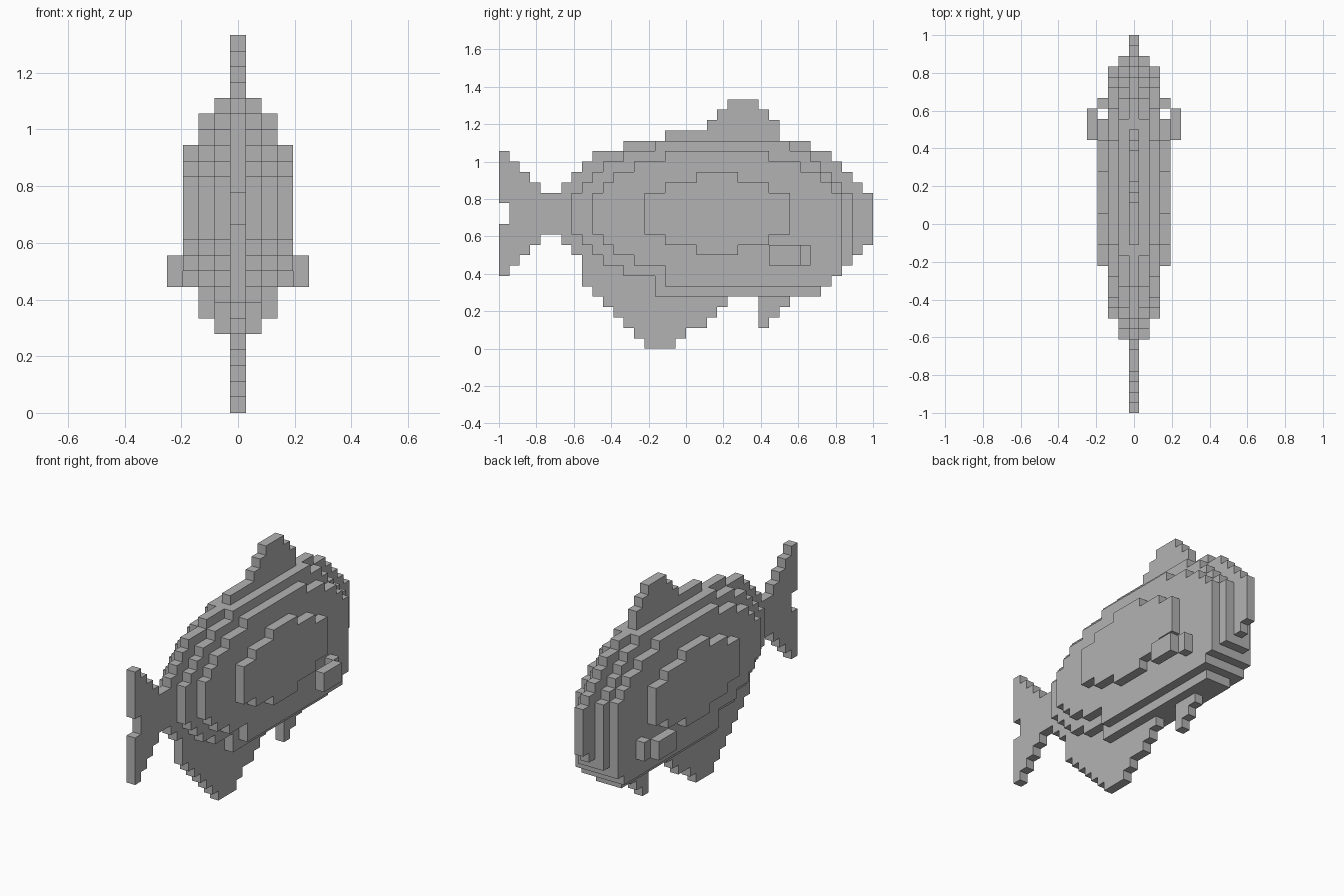
import bpy
import bmesh
from mathutils import Vector

default_cube = bpy.data.objects.get("Cube")
if default_cube:
    bpy.data.objects.remove(default_cube)

UNIT = 1 / 18          # edge of one block
HALF_LENGTH = 18       # blocks from the middle to the nose

grey = bpy.data.materials.new("plain_grey")
grey.use_nodes = True
GREY = (0.45, 0.45, 0.45, 1)
grey.diffuse_color = GREY
grey.node_tree.nodes["Principled BSDF"].inputs["Base Color"].default_value = GREY


def slab(layers, start, runs):
    """Blocks of a stepped profile; each run is (length, bottom, top)."""
    cells = set()
    y = start
    for length, bottom, top in runs:
        for column in range(y, y + length):
            for z in range(bottom, top):
                cells.update((x, column, z) for x in layers)
        y += length
    return cells


def both(layer):
    return (-layer, layer)


# Forked tail with a notch in its rear edge
tail = slab([0], 0, [(1, 7, 19), (1, 8, 18), (1, 9, 17), (1, 10, 16), (2, 11, 15)])
tail -= slab([0], 0, [(1, 12, 14)])

# Body: one core slice, then ever smaller slices on both flanks
body = slab([0], 6, [
    (1, 10, 16), (1, 9, 17), (1, 8, 18), (3, 7, 19), (3, 6, 20), (15, 5, 20),
    (1, 5, 19), (1, 6, 19), (1, 7, 18), (1, 8, 17), (1, 9, 16), (1, 10, 15)])
body |= slab(both(1), 7, [
    (1, 11, 15), (1, 10, 16), (1, 9, 17), (2, 8, 18), (3, 7, 19), (13, 5, 20),
    (2, 5, 19), (1, 5, 18), (1, 6, 17), (1, 7, 16), (1, 8, 15)])
body |= slab(both(2), 9, [
    (1, 11, 15), (1, 10, 16), (2, 9, 17), (3, 8, 18), (10, 6, 19),
    (3, 6, 18), (2, 6, 17), (1, 6, 16), (1, 7, 15)])
body |= slab(both(3), 14, [
    (2, 11, 15), (3, 10, 16), (4, 9, 17), (3, 10, 16), (2, 11, 15)])

# Fins on the centre line
dorsal_fin = slab([0], 16, [
    (4, 20, 21), (1, 20, 22), (1, 20, 23), (3, 20, 24), (1, 20, 23), (1, 20, 22)])
anal_fin = slab([0], 8, [
    (1, 6, 8), (1, 5, 7), (1, 4, 7), (1, 3, 7), (1, 2, 6), (1, 1, 6),
    (1, 0, 6), (2, 0, 5), (1, 1, 5), (2, 2, 5), (1, 3, 5), (1, 4, 5)])
pelvic_fin = slab([0], 25, [(1, 2, 5), (1, 3, 5), (1, 4, 5)])

parts = {"tail": tail, "body": body, "dorsal_fin": dorsal_fin,
         "anal_fin": anal_fin, "pelvic_fin": pelvic_fin}

# Side fins: a root block and a blade standing further out
for name, side in (("left", 1), ("right", -1)):
    parts[name + "_side_fin"] = (slab([3 * side], 29, [(1, 8, 10)])
                                 | slab([4 * side], 26, [(3, 8, 10)]))

solid = set().union(*parts.values())


def build(name, cells):
    """Mesh the exposed sides of the blocks and merge the flat areas."""
    bm = bmesh.new()
    for cell in cells:
        for axis in range(3):
            for sign in (-1, 1):
                neighbour = list(cell)
                neighbour[axis] += sign
                if tuple(neighbour) in solid:
                    continue
                normal, u = Vector(), Vector()
                normal[axis] = sign / 2
                u[(axis + 1) % 3] = 0.5
                v = normal.cross(u) * 2
                centre = Vector(cell) + Vector((0, 0.5 - HALF_LENGTH, 0.5)) + normal
                corners = (centre - u - v, centre + u - v, centre + u + v, centre - u + v)
                bm.faces.new([bm.verts.new(c * UNIT) for c in corners])
    bmesh.ops.remove_doubles(bm, verts=bm.verts, dist=UNIT / 100)
    bmesh.ops.dissolve_limit(bm, angle_limit=0.01, verts=bm.verts, edges=bm.edges)
    mesh = bpy.data.meshes.new(name)
    bm.to_mesh(mesh)
    bm.free()
    mesh.materials.append(grey)
    bpy.context.scene.collection.objects.link(bpy.data.objects.new(name, mesh))


for part_name, part_cells in parts.items():
    build(part_name, part_cells)
